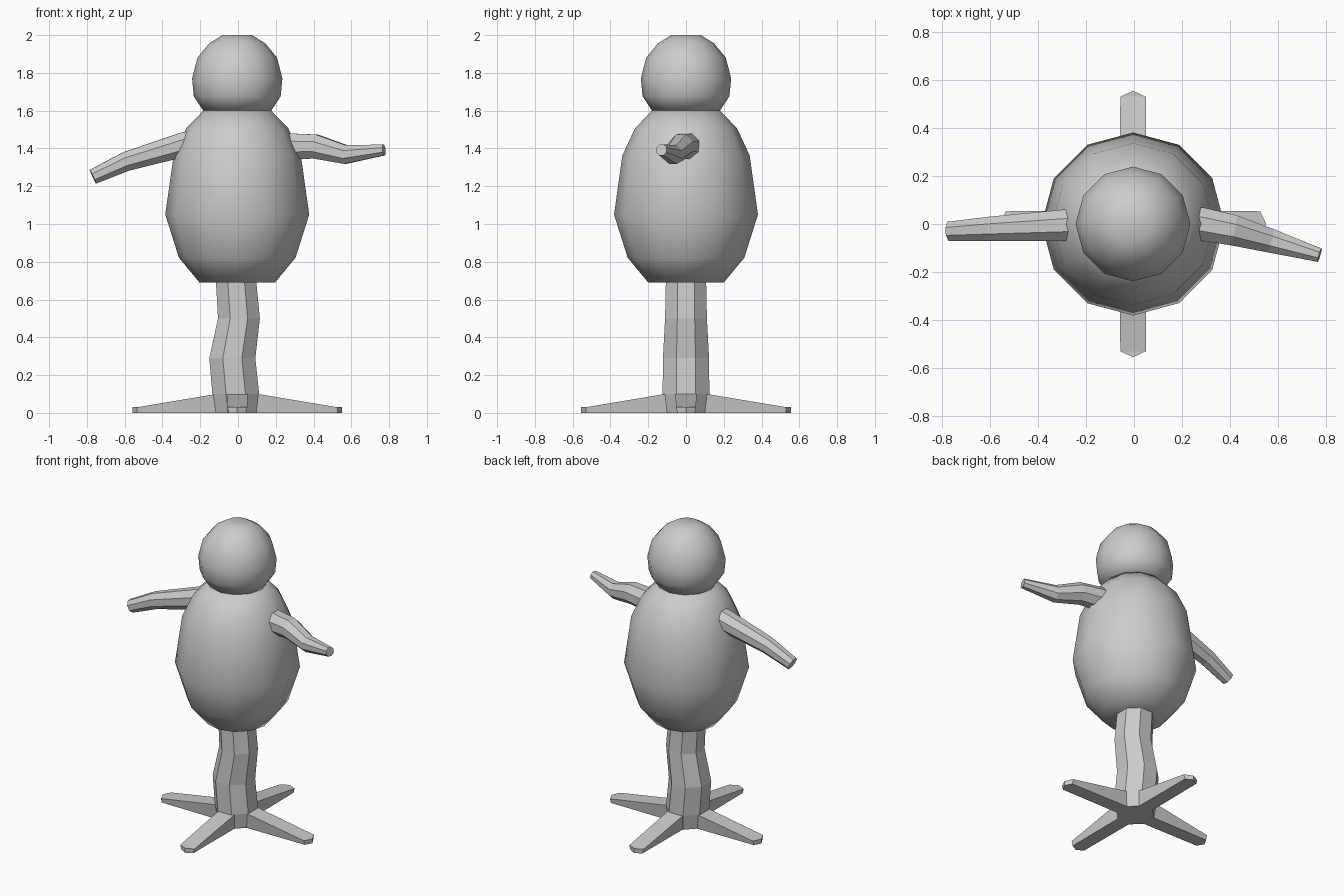
import bpy, bmesh, math
from mathutils import Vector, Matrix

if "Cube" in bpy.data.objects:
    bpy.data.objects.remove(bpy.data.objects["Cube"])


def finish(bm, name, smooth=False):
    bmesh.ops.recalc_face_normals(bm, faces=bm.faces)
    me = bpy.data.meshes.new(name)
    bm.to_mesh(me)
    bm.free()
    ob = bpy.data.objects.new(name, me)
    bpy.context.collection.objects.link(ob)
    if smooth:
        bpy.ops.object.select_all(action='DESELECT')
        ob.select_set(True)
        bpy.context.view_layer.objects.active = ob
        bpy.ops.object.shade_smooth_by_angle(angle=math.radians(60))
    return ob


def skin(bm, rings):
    """Join rings of vertices with quads and cap both ends."""
    loops = [[bm.verts.new(p) for p in r] for r in rings]
    n = len(loops[0])
    for a, b in zip(loops, loops[1:]):
        for i in range(n):
            j = (i + 1) % n
            bm.faces.new((a[i], a[j], b[j], b[i]))
    bm.faces.new(loops[0])
    bm.faces.new(loops[-1])


def ring(c, u, v, r, n, phase=0.0):
    c, u, v = Vector(c), Vector(u), Vector(v)
    angles = [2 * math.pi * (i + phase) / n for i in range(n)]
    return [c + r * (math.cos(a) * u + math.sin(a) * v) for a in angles]


def upright(name, stations, n, phase=0.0, smooth=False):
    """Stack of horizontal rings, stations are (x, z, radius)."""
    bm = bmesh.new()
    skin(bm, [ring((x, 0, z), (1, 0, 0), (0, 1, 0), r, n, phase) for x, z, r in stations])
    return finish(bm, name, smooth)


def limb(name, stations, n=8):
    """Tapered tube along a path, stations are (x, y, z, radius)."""
    pts = [Vector(s[:3]) for s in stations]
    bm, rings = bmesh.new(), []
    for i, s in enumerate(stations):
        d = (pts[min(i + 1, len(pts) - 1)] - pts[max(i - 1, 0)]).normalized()
        u = d.cross(Vector((0, 0, 1))).normalized()
        rings.append(ring(pts[i], u, u.cross(d), s[3], n, 0.5))
    skin(bm, rings)
    return finish(bm, name)


# Round body and head
CX = -0.004
body = [(0.69, 0.20), (0.822, 0.309), (1.05, 0.381), (1.363, 0.337), (1.507, 0.27), (1.60, 0.18)]
head = [(1.60, 0.18), (1.676, 0.23), (1.77, 0.239), (1.88, 0.211), (1.957, 0.148), (2.0, 0.078)]
upright("body", [(CX, z, r) for z, r in body], 12, smooth=True)
upright("head", [(CX, z, r) for z, r in head], 12, smooth=True)

# Crooked trunk leg
upright("leg", [(-0.01, 0, 0.118), (-0.012, 0.1, 0.134), (-0.03, 0.29, 0.132),
                (0.005, 0.5, 0.12), (-0.012, 0.72, 0.115)], 8, phase=0.5)

# Four pointed toes
for k, side in enumerate(("right", "back", "left", "front")):
    bm = bmesh.new()
    outer = [(0.0, 0.056), (0.11, 0.056), (0.53, 0.053), (0.555, 0.0)]
    outline = outer + [(x, -y) for x, y in reversed(outer[:-1])]
    top = [(x, y, 0.10 if x < 0.2 else 0.03) for x, y in outline]
    bottom = [(x, y * 0.85, 0.0) for x, y in outline]
    skin(bm, [bottom, top])
    bmesh.ops.triangulate(bm, faces=[f for f in bm.faces if len(f.verts) > 4])
    rot = Matrix.Translation((CX, 0, 0)) @ Matrix.Rotation(k * math.pi / 2, 4, 'Z')
    bmesh.ops.transform(bm, matrix=rot, verts=bm.verts)
    finish(bm, side + "_toe")

# Branch-like arms
limb("left_arm", [(-0.18, 0.0, 1.445, 0.072), (-0.29, -0.005, 1.42, 0.07),
                  (-0.595, -0.02, 1.33, 0.055), (-0.768, -0.03, 1.25, 0.043)])
limb("right_arm", [(0.18, 0.01, 1.41, 0.078), (0.28, 0.0, 1.41, 0.075),
                   (0.41, -0.025, 1.41, 0.069), (0.57, -0.07, 1.368, 0.054),
                   (0.773, -0.13, 1.392, 0.031)])
